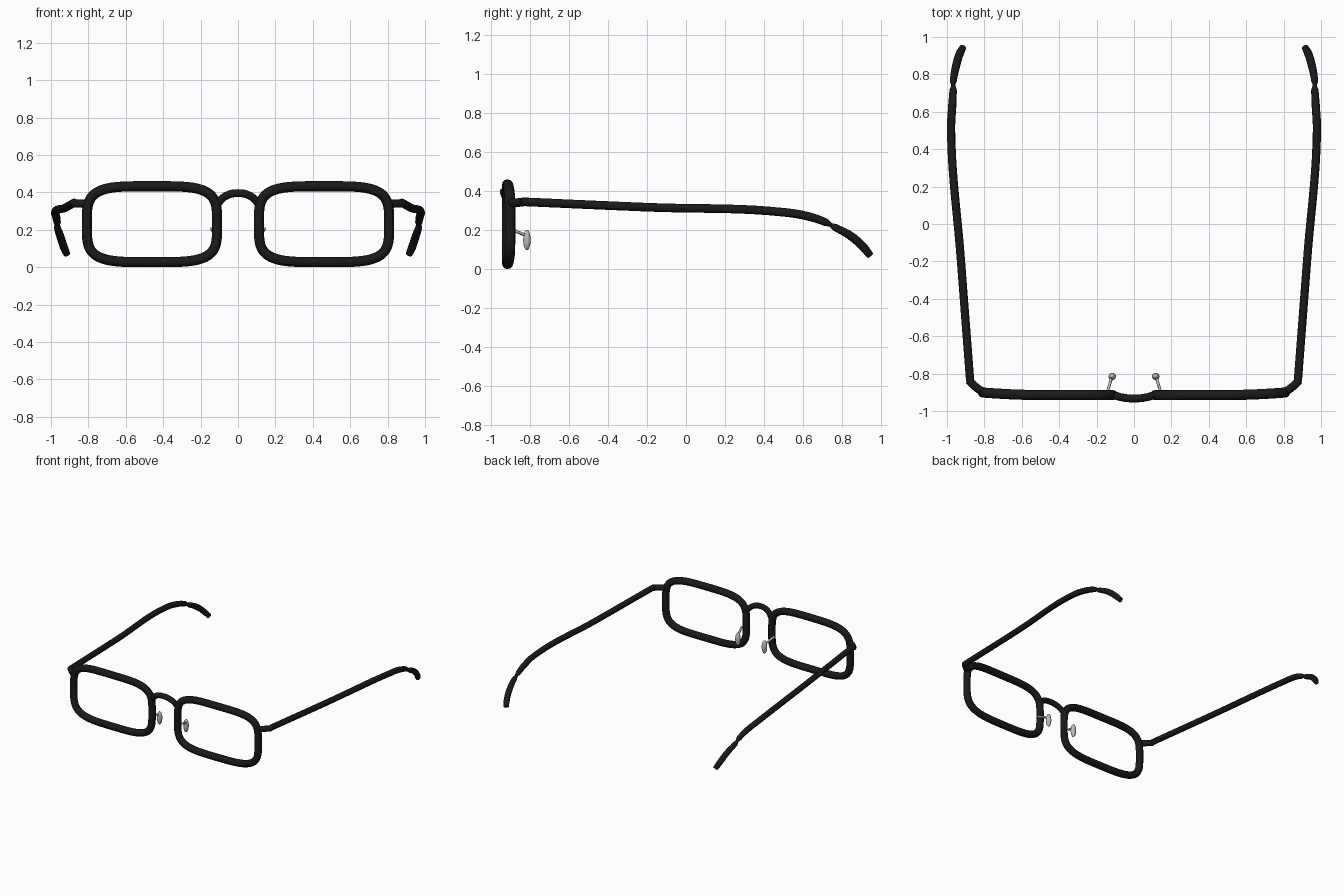
import bpy
from math import cos, sin, pi, copysign

cube = bpy.data.objects.get("Cube")
if cube:
    bpy.data.objects.remove(cube, do_unlink=True)


def make_material(name, rgb, rough):
    m = bpy.data.materials.new(name)
    m.use_nodes = True
    m.diffuse_color = (*rgb, 1)
    bsdf = m.node_tree.nodes["Principled BSDF"]
    bsdf.inputs["Base Color"].default_value = (*rgb, 1)
    bsdf.inputs["Roughness"].default_value = rough
    return m


black = make_material("black_plastic", (0.01, 0.01, 0.01), 0.5)
silver = make_material("silver_grey", (0.5, 0.5, 0.5), 0.4)


def smooth(obj):
    bpy.ops.object.select_all(action="DESELECT")
    obj.select_set(True)
    bpy.context.view_layer.objects.active = obj
    bpy.ops.object.shade_smooth_by_angle()


def tube(name, points, radius, mat, side=1, closed=False, taper=None):
    """Round tube along points, turned into a mesh; smooth path unless closed."""
    curve = bpy.data.curves.new(name, "CURVE")
    curve.dimensions = "3D"
    curve.bevel_depth = radius
    curve.bevel_resolution = 4
    curve.resolution_u = 10
    curve.use_fill_caps = True
    spline = curve.splines.new("POLY" if closed else "BEZIER")
    spline.use_cyclic_u = closed
    pts = spline.points if closed else spline.bezier_points
    pts.add(len(points) - 1)
    for i, (p, (x, y, z)) in enumerate(zip(pts, points)):
        p.co = (x * side, y, z, 1) if closed else (x * side, y, z)
        p.radius = taper[i] if taper else 1
        if not closed:
            p.handle_left_type = p.handle_right_type = "AUTO"
    helper = bpy.data.objects.new(name + "_path", curve)
    bpy.context.collection.objects.link(helper)
    graph = bpy.context.evaluated_depsgraph_get()
    mesh = bpy.data.meshes.new_from_object(helper.evaluated_get(graph))
    bpy.data.objects.remove(helper, do_unlink=True)
    obj = bpy.data.objects.new(name, mesh)
    bpy.context.collection.objects.link(obj)
    mesh.materials.clear()
    mesh.materials.append(mat)
    smooth(obj)
    return obj


def rim_path(steps=96):
    """Rounded rectangle whose outer end sweeps back slightly."""
    path = []
    for i in range(steps):
        a = 2 * pi * i / steps
        u = copysign(abs(cos(a)) ** 0.5, cos(a))
        v = copysign(abs(sin(a)) ** 0.5, sin(a))
        path.append((0.46 + 0.348 * u, -0.915 + 0.014 * max(u, 0) ** 2, 0.23 + 0.203 * v))
    return path


for label, s in (("left", 1), ("right", -1)):
    # Lens frame
    tube(label + "_rim", rim_path(), 0.027, black, s, closed=True)
    # Hinge block between the rim and the temple
    tube(label + "_hinge", [(0.8, -0.9, 0.338), (0.835, -0.88, 0.34), (0.884, -0.835, 0.342)],
         0.022, black, s)
    # Temple arm, thinning at the neck before the ear tip
    tube(label + "_temple",
         [(0.876, -0.84, 0.345), (0.925, -0.2, 0.317), (0.978, 0.5, 0.291),
          (0.972, 0.63, 0.269), (0.967, 0.715, 0.24), (0.966, 0.75, 0.222)],
         0.022, black, s, taper=[1, 1, 1, 1, 0.9, 0.4])
    # Ear tip
    tube(label + "_ear_tip",
         [(0.967, 0.735, 0.228), (0.966, 0.765, 0.213), (0.95, 0.85, 0.165),
          (0.93, 0.915, 0.105), (0.915, 0.943, 0.07)],
         0.022, black, s, taper=[0.4, 0.85, 1, 1, 0.85])
    # Nose pad and its wire
    tube(label + "_pad_wire", [(0.143, -0.9, 0.206), (0.119, -0.82, 0.172)], 0.008, silver, s)
    bpy.ops.mesh.primitive_uv_sphere_add(segments=20, ring_count=12, radius=1,
                                         location=(0.116 * s, -0.815, 0.149))
    pad = bpy.context.object
    pad.name = label + "_nose_pad"
    pad.scale = (0.02, 0.019, 0.052)
    pad.data.materials.append(silver)
    smooth(pad)

# Arched bridge, bowed forward
tube("bridge",
     [(-0.112, -0.912, 0.335), (-0.07, -0.926, 0.378), (0, -0.933, 0.396),
      (0.07, -0.926, 0.378), (0.112, -0.912, 0.335)],
     0.021, black)
